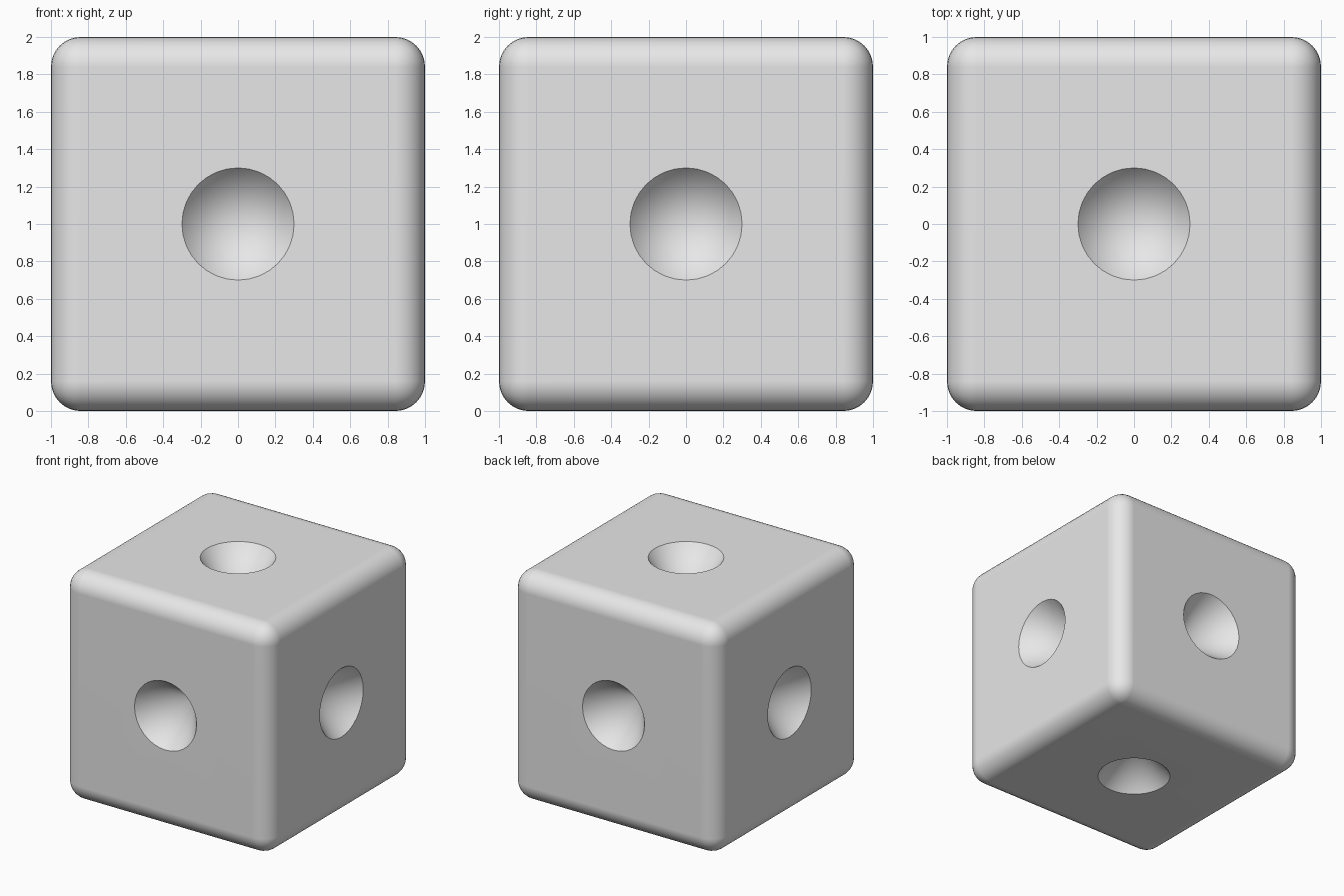
import bpy
import bmesh
import math
from mathutils import Matrix, Vector

default_cube = bpy.data.objects.get("Cube")
if default_cube:
    bpy.data.objects.remove(default_cube, do_unlink=True)

HALF = 1.0          # half the block's side
BEVEL = 0.16        # rounding of the block's edges
PIT_RADIUS = 0.3
PIT_DEPTH = 0.37
OVERCUT = 1.2       # the cutter cones reach a little past each face


def make_object(name, bm):
    mesh = bpy.data.meshes.new(name)
    bm.to_mesh(mesh)
    bm.free()
    obj = bpy.data.objects.new(name, mesh)
    bpy.context.collection.objects.link(obj)
    obj.location.z = HALF
    return obj


def apply_modifier(obj, modifier):
    bpy.ops.object.select_all(action='DESELECT')
    obj.select_set(True)
    bpy.context.view_layer.objects.active = obj
    bpy.ops.object.modifier_apply(modifier=modifier.name)


# Grey material
grey = bpy.data.materials.new("light_grey")
grey.use_nodes = True
grey.diffuse_color = (0.8, 0.8, 0.8, 1)
grey.node_tree.nodes["Principled BSDF"].inputs["Base Color"].default_value = (0.8, 0.8, 0.8, 1)

# Rounded block
bm = bmesh.new()
bmesh.ops.create_cube(bm, size=2 * HALF)
bmesh.ops.bevel(bm, geom=bm.edges[:], offset=BEVEL, segments=8, profile=0.5,
                affect='EDGES')
block = make_object("rounded_block", bm)
block.data.materials.append(grey)

# Six cutter cones, each pointing from a face to the centre
bm = bmesh.new()
length = PIT_DEPTH * OVERCUT
tip_to_middle = Matrix.Translation((0, 0, HALF - PIT_DEPTH + length / 2))
for axis in range(3):
    for side in (-1, 1):
        direction = Vector((0, 0, 0))
        direction[axis] = side
        turn = direction.to_track_quat('Z', 'Y').to_matrix().to_4x4()
        bmesh.ops.create_cone(bm, cap_ends=True, segments=32, radius1=0,
                              radius2=PIT_RADIUS * OVERCUT, depth=length,
                              matrix=turn @ tip_to_middle)
bmesh.ops.remove_doubles(bm, verts=bm.verts[:], dist=0.0001)
bmesh.ops.recalc_face_normals(bm, faces=bm.faces[:])
cutter = make_object("pit_cutter", bm)
cutter.hide_render = True
cutter.data.materials.append(grey)

# Conical pits in every face
cut = block.modifiers.new("pits", 'BOOLEAN')
cut.operation = 'DIFFERENCE'
cut.solver = 'EXACT'
cut.object = cutter
apply_modifier(block, cut)
bpy.data.objects.remove(cutter, do_unlink=True)

# Smooth rounding and pits, with flat faces and crisp rims
bpy.ops.object.shade_smooth_by_angle(angle=math.radians(30))
weighted = block.modifiers.new("flat_face_normals", 'WEIGHTED_NORMAL')
weighted.keep_sharp = True
apply_modifier(block, weighted)
